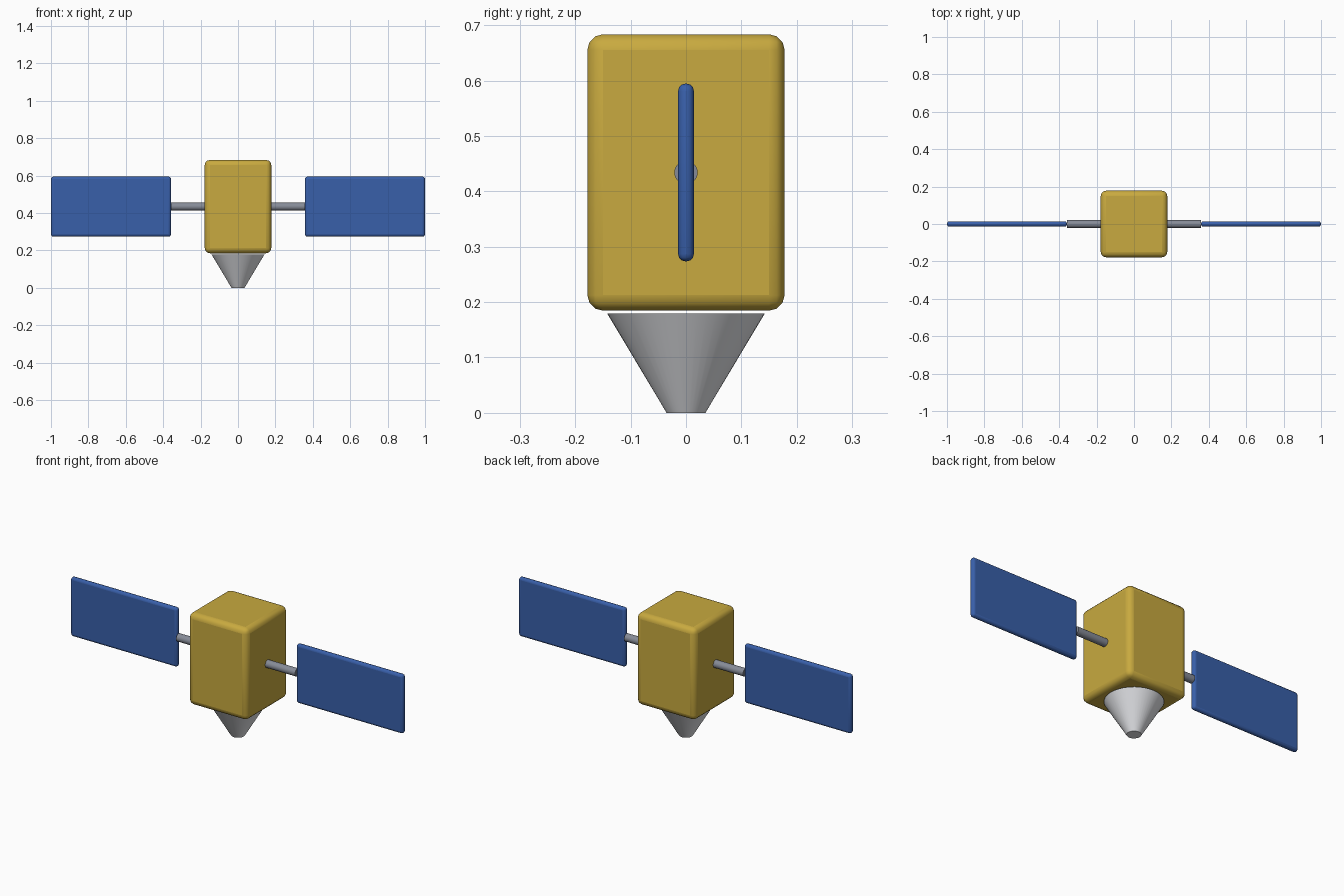
import bpy
import math

cube = bpy.data.objects.get("Cube")
if cube:
    bpy.data.objects.remove(cube, do_unlink=True)


def material(name, colour, roughness=0.5):
    mat = bpy.data.materials.new(name)
    mat.use_nodes = True
    mat.diffuse_color = (*colour, 1)
    bsdf = mat.node_tree.nodes["Principled BSDF"]
    bsdf.inputs["Base Color"].default_value = (*colour, 1)
    bsdf.inputs["Roughness"].default_value = roughness
    return mat


gold = material("gold foil", (0.58, 0.40, 0.05))
blue = material("solar blue", (0.04, 0.115, 0.40))
grey = material("strut grey", (0.24, 0.26, 0.31))
white = material("nozzle white", (0.78, 0.79, 0.82))


def finish(name, mat, angle):
    obj = bpy.context.object
    obj.name = obj.data.name = name
    obj.data.materials.append(mat)
    bpy.ops.object.shade_smooth_by_angle(angle=math.radians(angle))
    return obj


def rounded_box(name, location, size, bevel, mat):
    bpy.ops.mesh.primitive_cube_add(size=1, location=location)
    bpy.context.object.scale = size
    bpy.ops.object.transform_apply(location=False, rotation=False, scale=True)
    obj = finish(name, mat, 40)
    mod = obj.modifiers.new("rounded edges", "BEVEL")
    mod.width = bevel
    mod.segments = 3
    return obj


AXIS_Z = 0.434

# Main body
rounded_box("body", (0, 0, AXIS_Z), (0.356, 0.356, 0.499), 0.028, gold)

# Engine nozzle, narrow end down, just clear of the body
bpy.ops.mesh.primitive_cone_add(vertices=48, radius1=0.035, radius2=0.142,
                                depth=0.179, location=(0, 0, 0.0895))
finish("nozzle", white, 40)

# Solar wings, each with its strut
for side, sign in (("left", 1), ("right", -1)):
    bpy.ops.mesh.primitive_cylinder_add(
        vertices=32, radius=0.021, depth=0.215,
        location=(sign * 0.25, 0, AXIS_Z), rotation=(0, math.pi / 2, 0))
    finish(side + "_strut", grey, 40)
    rounded_box(side + "_solar_panel", (sign * 0.679, 0, AXIS_Z),
                (0.642, 0.0285, 0.321), 0.0135, blue)
